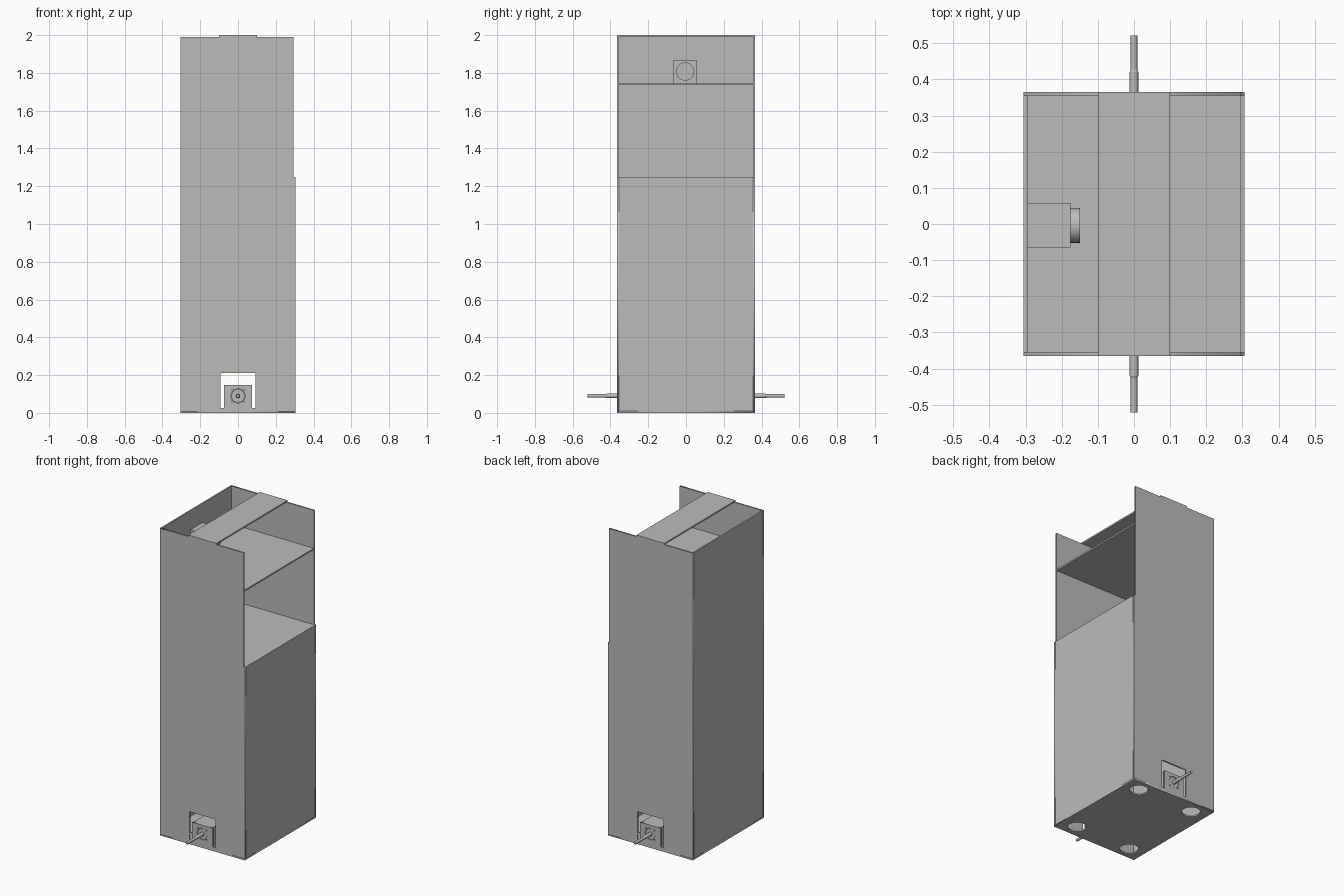
import bpy, bmesh, math
from mathutils import Matrix, Vector

cube = bpy.data.objects.get("Cube")
if cube:
    bpy.data.objects.remove(cube, do_unlink=True)

grey = bpy.data.materials.new("plain grey")
grey.use_nodes = True
colour = (0.5, 0.5, 0.5, 1)
grey.diffuse_color = colour
grey.node_tree.nodes["Principled BSDF"].inputs["Base Color"].default_value = colour

X, Y, T = 0.305, 0.365, 0.01     # half width, half depth, sheet thickness
BASE, LEDGE, TOP = 0.008, 1.25, 1.99
SHAFT_Z = 0.09


def finish(name, mesh):
    mesh.materials.clear()
    mesh.materials.append(grey)
    ob = bpy.data.objects.new(name, mesh)
    bpy.context.collection.objects.link(ob)
    return ob


def box(name, lo, hi):
    lo, hi = Vector(lo), Vector(hi)
    bm = bmesh.new()
    bmesh.ops.create_cube(bm, size=1)
    bmesh.ops.scale(bm, vec=hi - lo, verts=bm.verts)
    bmesh.ops.translate(bm, vec=(lo + hi) / 2, verts=bm.verts)
    mesh = bpy.data.meshes.new(name)
    bm.to_mesh(mesh)
    bm.free()
    return finish(name, mesh)


def rod(name, start, end, radius, radius_end=None):
    start, end = Vector(start), Vector(end)
    axis = end - start
    bm = bmesh.new()
    bmesh.ops.create_cone(bm, cap_ends=True, segments=32, radius1=radius,
                          radius2=radius_end or radius, depth=axis.length)
    turn = axis.to_track_quat('Z', 'Y').to_matrix().to_4x4()
    bm.transform(Matrix.Translation((start + end) / 2) @ turn)
    mesh = bpy.data.meshes.new(name)
    bm.to_mesh(mesh)
    bm.free()
    ob = finish(name, mesh)
    bpy.ops.object.select_all(action='DESELECT')
    ob.select_set(True)
    bpy.context.view_layer.objects.active = ob
    bpy.ops.object.shade_smooth_by_angle()
    return ob


def circle(cx, cy, r, n=32):
    return [(cx + r * math.cos(i * math.tau / n), cy + r * math.sin(i * math.tau / n))
            for i in range(n)]


def sheet(name, loops, matrix):
    """Flat sheet from an outline and holes, thickness T centred on its plane."""
    curve = bpy.data.curves.new(name, 'CURVE')
    curve.dimensions = '2D'
    curve.fill_mode = 'BOTH'
    curve.extrude = T / 2
    for loop in loops:
        spline = curve.splines.new('POLY')
        spline.points.add(len(loop) - 1)
        for point, (u, v) in zip(spline.points, loop):
            point.co = (u, v, 0, 1)
        spline.use_cyclic_u = True
    temp = bpy.data.objects.new(name + " outline", curve)
    bpy.context.collection.objects.link(temp)
    mesh = bpy.data.meshes.new_from_object(temp)
    bpy.data.objects.remove(temp, do_unlink=True)
    bm = bmesh.new()
    bm.from_mesh(mesh)
    bmesh.ops.remove_doubles(bm, verts=bm.verts, dist=1e-5)
    bmesh.ops.recalc_face_normals(bm, faces=bm.faces)
    bm.transform(matrix)
    bm.to_mesh(mesh)
    bm.free()
    mesh.name = name
    return finish(name, mesh)


# Stepped end panels with a slotted motor tab
outline = [(-X, BASE), (X, BASE), (X, LEDGE), (X - T, LEDGE), (X - T, TOP), (-X, TOP)]
slot = [(-0.093, 0.025), (-0.073, 0.025), (-0.073, 0.147), (0.073, 0.147),
        (0.073, 0.025), (0.093, 0.025), (0.093, 0.21), (-0.093, 0.21)]
bolts = [(sx * 0.03, SHAFT_Z + sz * 0.03) for sx in (-1, 1) for sz in (-1, 1)]
holes = [circle(0, SHAFT_Z, 0.037)] + [circle(x, z, 0.004, 12) for x, z in bolts]

for side, end in ((-1, "front"), (1, "back")):
    place = Matrix.Translation((0, side * (Y - T / 2), 0)) @ Matrix.Rotation(math.pi / 2, 4, 'X')
    sheet(end + "_panel", [outline, slot] + holes, place)

    # Motor behind the tab, with its shaft and collar
    inner, deep = side * (Y - T), side * (Y - 0.16)
    box(end + "_motor", (-0.068, min(inner, deep), 0.022), (0.068, max(inner, deep), 0.146))
    rod(end + "_motor_boss", (0, inner, SHAFT_Z), (0, side * (Y - 0.002), SHAFT_Z), 0.035)
    rod(end + "_collar", (0, side * (Y - 0.005), SHAFT_Z), (0, side * 0.42, SHAFT_Z), 0.012)
    rod(end + "_collar_tip", (0, side * 0.42, SHAFT_Z), (0, side * 0.427, SHAFT_Z), 0.012, 0.009)
    rod(end + "_shaft", (0, side * 0.42, SHAFT_Z), (0, side * 0.522, SHAFT_Z), 0.009)

# Base plate with four round openings
corners = [(-X, -Y), (X, -Y), (X, Y), (-X, Y)]
openings = [circle(sx * 0.2, sy * 0.283, 0.055) for sx in (-1, 1) for sy in (-1, 1)]
sheet("base_plate", [corners] + openings, Matrix.Translation((0, 0, T / 2)))

# Side walls: one tall, one stopping at the ledge
box("tall_wall", (-X, T - Y, BASE), (T - X, Y - T, TOP))
box("short_wall", (X - T, T - Y, BASE), (X, Y - T, LEDGE))

# Ledge, shelf and top bridge
box("ledge", (T - X, T - Y, LEDGE - T), (X - T, Y - T, LEDGE))
box("shelf", (T - X, T - Y, 1.735), (X - T, Y - T, 1.745))
box("top_bridge", (-0.1, -Y, TOP), (0.1, Y, 2.0))

# Camera unit on the shelf
box("camera_body", (T - X, -0.065, 1.745), (-0.175, 0.058, 1.868))
rod("camera_lens", (-0.175, -0.004, 1.807), (-0.15, -0.004, 1.807), 0.048)
